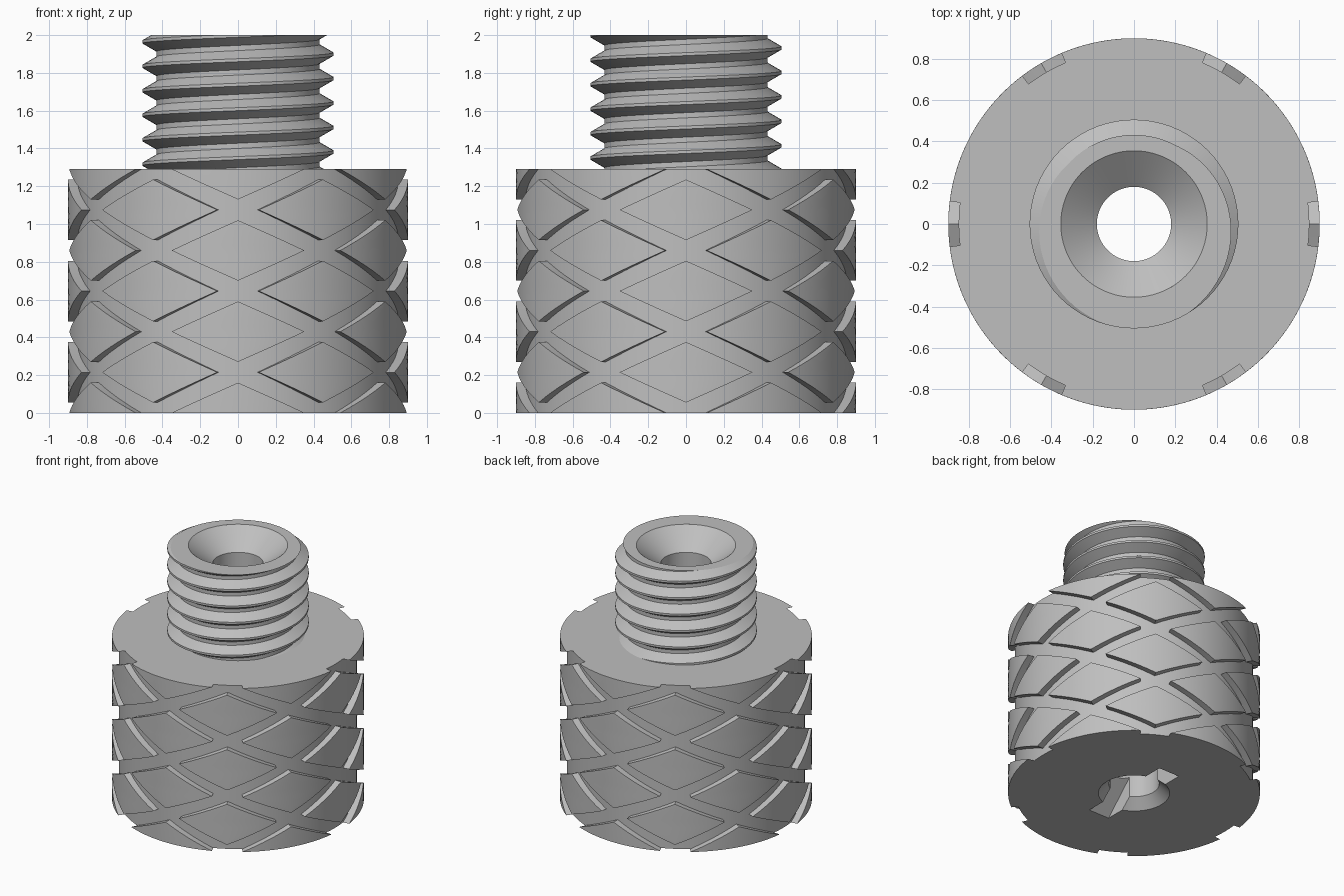
import bpy, bmesh
from math import sin, cos, radians, pi

if "Cube" in bpy.data.objects:
    bpy.data.objects.remove(bpy.data.objects["Cube"])

BODY_H, BODY_R, CORE_R = 1.29, 0.90, 0.85
TOP, BORE_R, SINK_R = 2.0, 0.18, 0.355
PITCH, CREST_R, ROOT_R = 0.1295, 0.506, 0.432

metal = bpy.data.materials.new("grey metal")
metal.diffuse_color = (0.52, 0.52, 0.52, 1)
metal.use_nodes = True
metal.node_tree.nodes["Principled BSDF"].inputs["Base Color"].default_value = metal.diffuse_color


def polar(r, a, z):
    return (r * cos(a), r * sin(a), z)


def set_radius(v, r):
    k = r / v.co.xy.length
    v.co.x *= k
    v.co.y *= k


def finish(name, bm):
    bmesh.ops.recalc_face_normals(bm, faces=bm.faces)
    me = bpy.data.meshes.new(name)
    bm.to_mesh(me)
    bm.free()
    me.materials.append(metal)
    ob = bpy.data.objects.new(name, me)
    bpy.context.collection.objects.link(ob)
    return ob


def smooth(ob):
    bpy.ops.object.select_all(action='DESELECT')
    ob.select_set(True)
    bpy.context.view_layer.objects.active = ob
    bpy.ops.object.shade_smooth_by_angle(angle=radians(25))


# Core: closed revolved section with bore, countersink and bottom chamfer
section = [(BORE_R, 0.075), (0.255, 0), (CORE_R, 0), (CORE_R, BODY_H),
           (SINK_R, BODY_H), (SINK_R, TOP), (BORE_R, TOP - 0.14)]
SEG = 96
bm = bmesh.new()
rings = [[bm.verts.new(polar(r, 2 * pi * i / SEG, z)) for r, z in section]
         for i in range(SEG)]
n = len(section)
for i in range(SEG):
    a, b = rings[i], rings[(i + 1) % SEG]
    for j in range(n):
        k = (j + 1) % n
        bm.faces.new((a[j], b[j], b[k], a[k]))
core = finish("core_body", bm)

# Driver slot across the bottom, with sloping ends
bm = bmesh.new()
outline = [(-0.44, -0.05), (0.44, -0.05), (0.14, 0.25), (-0.14, 0.25)]
left = [bm.verts.new((-0.09, y, z)) for y, z in outline]
right = [bm.verts.new((0.09, y, z)) for y, z in outline]
bm.faces.new(left)
bm.faces.new(right[::-1])
for i in range(4):
    j = (i + 1) % 4
    bm.faces.new((left[i], right[i], right[j], left[j]))
cutter = finish("slot_cutter", bm)
cutter.hide_render = True
mod = core.modifiers.new("slot", 'BOOLEAN')
mod.object = cutter
mod.operation = 'DIFFERENCE'
mod.solver = 'EXACT'
bpy.context.view_layer.objects.active = core
bpy.ops.object.modifier_apply(modifier=mod.name)
bpy.data.objects.remove(cutter)
smooth(core)

# Raised knurl diamonds, halved at the top and bottom rims
HALF_W, HALF_H, COLS, ROWS = radians(23), 0.16, 12, 12
bm = bmesh.new()


def diamond(angle, zc):
    z0, z1 = max(0, zc - HALF_H), min(BODY_H, zc + HALF_H)
    grid = []
    for i in range(ROWS + 1):
        z = z0 + (z1 - z0) * i / ROWS
        w = HALF_W * max(0, 1 - abs(z - zc) / HALF_H)
        grid.append([bm.verts.new(polar(BODY_R, angle + w * (2 * j / COLS - 1), z))
                     for j in range(COLS + 1)])
    for lo, hi in zip(grid, grid[1:]):
        for j in range(COLS):
            bm.faces.new((lo[j], lo[j + 1], hi[j + 1], hi[j]))


STEP = BODY_H / 3
for s in range(12):
    ang = radians(30 * s - 90)
    if s % 2:
        levels = [STEP * (k + 0.5) for k in range(3)]
    else:
        levels = [STEP * k for k in range(4)]
    for zc in levels:
        diamond(ang, zc)
bmesh.ops.remove_doubles(bm, verts=bm.verts, dist=1e-5)
rim = [e for e in bm.edges if e.is_boundary]
walls = bmesh.ops.extrude_edge_only(bm, edges=rim)["geom"]
for v in walls:
    if isinstance(v, bmesh.types.BMVert):
        set_radius(v, CORE_R - 0.01)
smooth(finish("knurl_diamonds", bm))

# Right-hand screw thread, cut flat at the top
CREST, FLANK, TURN = 0.016, 0.043, 72
profile = [(-CREST / 2, CREST_R), (CREST / 2, CREST_R), (CREST / 2 + FLANK, ROOT_R),
           (PITCH - CREST / 2 - FLANK, ROOT_R), (PITCH - CREST / 2, CREST_R)]
bm = bmesh.new()
strip = []
for i in range(-5 * TURN, 3 * TURN + 1):
    zc = 1.77 + PITCH * i / TURN
    strip.append([bm.verts.new(polar(r, 2 * pi * i / TURN, zc + dz)) for dz, r in profile])
for a, b in zip(strip, strip[1:]):
    for j in range(4):
        bm.faces.new((a[j], b[j], b[j + 1], a[j + 1]))
bmesh.ops.remove_doubles(bm, verts=bm.verts, dist=1e-5)
cut = bmesh.ops.bisect_plane(bm, geom=bm.verts[:] + bm.edges[:] + bm.faces[:], dist=1e-6,
                             plane_co=(0, 0, TOP), plane_no=(0, 0, 1), clear_outer=True)
edges = [e for e in cut["geom_cut"] if isinstance(e, bmesh.types.BMEdge)]
cap = bmesh.ops.extrude_edge_only(bm, edges=edges)["geom"]
for v in cap:
    if isinstance(v, bmesh.types.BMVert):
        set_radius(v, SINK_R)
smooth(finish("threaded_stud", bm))
